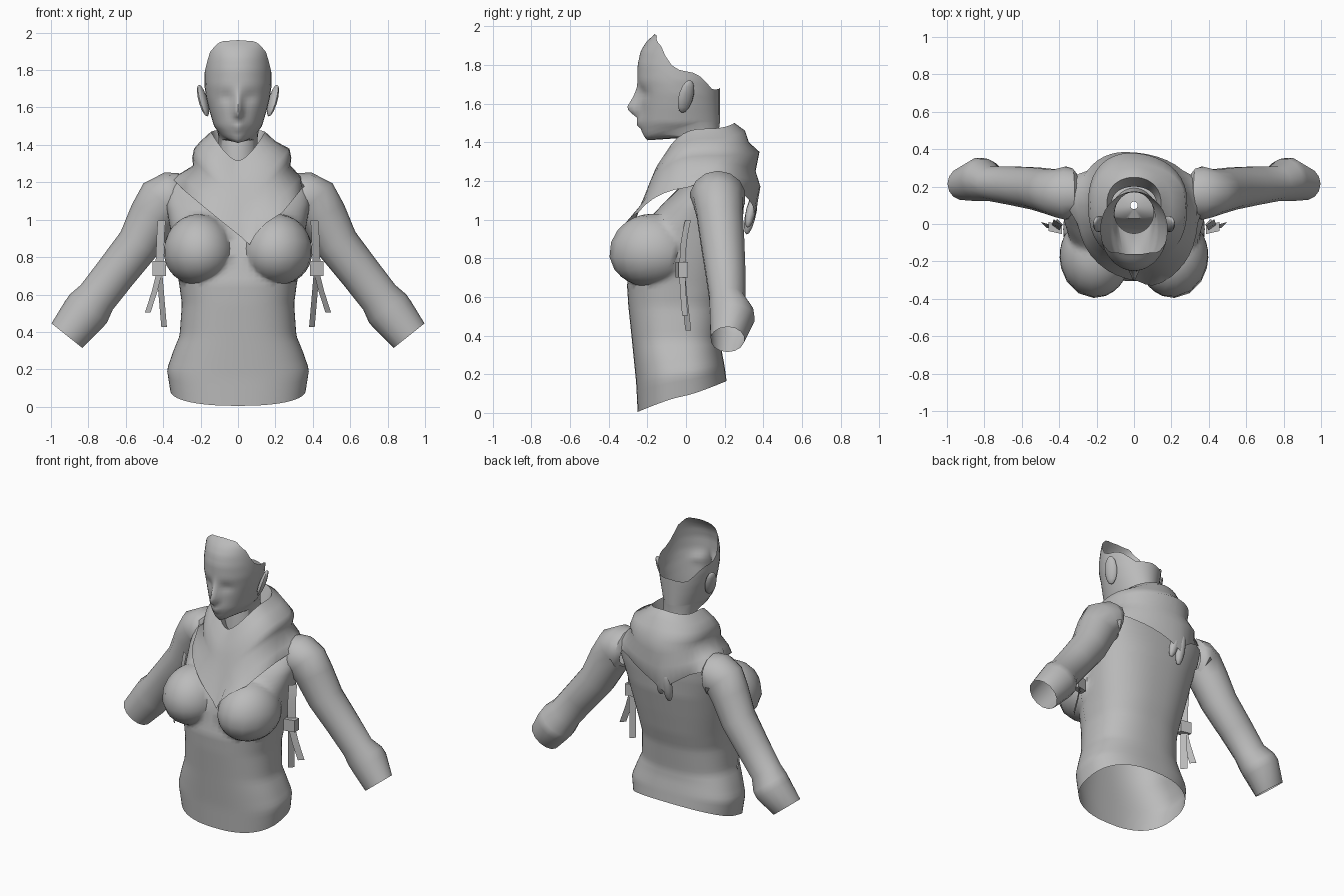
import bpy, bmesh, math
from mathutils import Vector

if "Cube" in bpy.data.objects:
    bpy.data.objects.remove(bpy.data.objects["Cube"])

gray = bpy.data.materials.new("clay gray")
gray.diffuse_color = (0.5, 0.5, 0.5, 1)
gray.use_nodes = True
gray.node_tree.nodes["Principled BSDF"].inputs["Base Color"].default_value = gray.diffuse_color


def lerp(table, k):
    """Piecewise linear lookup: first column is the key."""
    if k <= table[0][0]:
        return table[0][1:]
    for a, b in zip(table, table[1:]):
        if k <= b[0]:
            t = (k - a[0]) / (b[0] - a[0])
            return [p + (q - p) * t for p, q in zip(a[1:], b[1:])]
    return table[-1][1:]


def finish(name, verts, faces, angle=50):
    me = bpy.data.meshes.new(name)
    me.from_pydata(verts, [], faces)
    me.materials.append(gray)
    ob = bpy.data.objects.new(name, me)
    bpy.context.collection.objects.link(ob)
    bpy.ops.object.select_all(action='DESELECT')
    ob.select_set(True)
    bpy.context.view_layer.objects.active = ob
    bpy.ops.object.shade_smooth_by_angle(angle=math.radians(angle))
    return ob


def loft(name, rows, angle=50):
    """Skin closed rings into an open tube whose normals face out."""
    n = len(rows[0])
    verts = [Vector(p) for r in rows for p in r]
    faces = [(i * n + j, i * n + (j + 1) % n, (i + 1) * n + (j + 1) % n, (i + 1) * n + j)
             for i in range(len(rows) - 1) for j in range(n)]
    out = 0
    for f in faces:
        a, b, c, d = (verts[k] for k in f)
        i = f[0] // n
        ring = verts[i * n:(i + 2) * n]
        mid = sum(ring, Vector()) / len(ring)
        out += (c - a).cross(d - b).dot((a + b + c + d) / 4 - mid)
    if out < 0:
        faces = [f[::-1] for f in faces]
    return finish(name, verts, faces, angle)


def spow(v, p):
    return math.copysign(abs(v) ** p, v)


def bell(v, s):
    return math.exp(-(v / s) ** 2)


# Torso: height, half width, front y, back y, tilt of the hem
BODY = [(.085, .362, -.25, .21, .08), (.20, .38, -.258, .20, .04), (.30, .345, -.27, .185, .02),
        (.38, .312, -.28, .18, 0), (.55, .30, -.298, .20, 0), (.66, .315, -.305, .23, 0),
        (.80, .34, -.28, .26, 0), (.95, .362, -.23, .29, 0), (1.08, .385, -.12, .30, 0),
        (1.17, .385, -.03, .30, 0), (1.225, .34, .01, .28, 0), (1.29, .17, .03, .24, 0)]
rows = []
for i in range(47):
    z0 = .085 + (1.29 - .085) * i / 46
    w, yf, yb, tilt = lerp(BODY, z0)
    row = []
    for j in range(64):
        a = 2 * math.pi * j / 64
        c, s = math.cos(a), math.sin(a)
        yc = (yf + yb) / 2
        p = Vector((w * spow(s, .82), yc + (yb - yc) * spow(-c, .82), z0 - tilt * c))
        if c > -.3:  # bust: push the surface out to a rounded volume
            p.y -= .035 * bell(z0 - .92, .12) * bell(abs(p.x) - .2, .14) * max(c, 0)
            mid = Vector((.21 * (1 if p.x >= 0 else -1), -.175, .825))
            d = p - mid
            k = math.sqrt((d.x / .188) ** 2 + (d.y / .222) ** 2 +
                          (d.z / (.205 if d.z > 0 else .175)) ** 2)
            if k < 1 and d.y < .12:
                p = mid + d / max(k, .2)
                p.x = max(p.x, .0) if mid.x > 0 else min(p.x, .0)
        row.append(p)
    rows.append(row)
rows.append([(.02 * math.sin(2 * math.pi * j / 64), .1 - .02 * math.cos(2 * math.pi * j / 64), 1.31)
             for j in range(64)])
torso = loft("torso", rows)

# Sleeves: centre x, y, z, radius across, radius in y
ARM = [(.31, .16, 1.11, .10, .11), (.33, .165, 1.115, .135, .135), (.365, .165, 1.115, .14, .145),
       (.405, .165, 1.10, .138, .13), (.455, .175, 1.02, .128, .122), (.53, .19, .872, .116, .115),
       (.65, .205, .72, .110, .105), (.755, .215, .585, .108, .095), (.80, .235, .525, .125, .115),
       (.83, .238, .487, .122, .118), (.915, .215, .38, .105, .088)]
for side, s in (("left", 1), ("right", -1)):
    rows = []
    for i, (x, y, z, rn, ry) in enumerate(ARM):
        p, q = ARM[max(i - 1, 0)], ARM[min(i + 1, len(ARM) - 1)]
        t = Vector((q[0] - p[0], 0, q[2] - p[2])).normalized()
        rows.append([(s * (x - t.z * rn * math.cos(a)), y + ry * math.sin(a),
                      z + t.x * rn * math.cos(a))
                     for a in (2 * math.pi * k / 14 for k in range(14))])
    loft(side + "_sleeve", rows, 40)

# Scarf rows: front y, z / side x, z / back y, z / front and back point sharpness / sideways drift
SCARF = [(-.06, 1.27, .12, 1.38, .20, 1.38, 1.6, 1.6, 0), (-.115, 1.315, .145, 1.47, .25, 1.50, 1.6, 1.6, 0),
         (-.17, 1.23, .20, 1.42, .305, 1.46, 1.6, 1.6, .0), (-.195, 1.17, .255, 1.38, .325, 1.40, 1.6, 1.6, .01),
         (-.21, 1.13, .265, 1.33, .38, 1.35, 1.5, 1.5, .02), (-.225, 1.09, .26, 1.29, .36, 1.25, 1.4, 1.3, .03),
         (-.26, 1.00, .315, 1.23, .385, 1.17, 1.3, 1, .05), (-.31, .86, .325, 1.17, .355, 1.0, 1.05, .75, .08)]
rows = []
for yf, zf, xs, zs, yb, zb, pf, pb, drift in SCARF:
    row = []
    for j in range(40):
        a = 2 * math.pi * j / 40
        c, s = math.cos(a), math.sin(a)
        w = 1 - abs(s) ** (pf if c > 0 else pb)
        ye, ze = (yf, zf) if c > 0 else (yb, zb)
        row.append((xs * s + .02 * abs(s) * (xs > .2) + drift * (w if c > 0 else -w),
                    .1 + (ye - .1) * abs(c) ** .8, zs + (ze - zs) * w))
    rows.append(row)
scarf = loft("scarf", rows, 60)
group = scarf.vertex_groups.new(name="drape")
group.add(list(range(160, 320)), 1, 'REPLACE')
wrap = scarf.modifiers.new("drape", 'SHRINKWRAP')
wrap.target, wrap.wrap_mode, wrap.offset = torso, 'OUTSIDE', .012
wrap.vertex_group = "drape"


def blob(name, loc, scale, rot):
    bm = bmesh.new()
    bmesh.ops.create_uvsphere(bm, u_segments=10, v_segments=7, radius=1)
    verts = [Vector(a * b for a, b in zip(v.co, scale)) for v in bm.verts]
    faces = [[v.index for v in f.verts] for f in bm.faces]
    bm.free()
    ob = finish(name, verts, faces)
    ob.location, ob.rotation_euler = loc, rot


# Hanging scarf ends at the back
blob("scarf_end_long", (-.095, .335, 1.03), (.033, .028, .11), (-.2, 0, 0))
blob("scarf_end_short", (-.045, .335, 1.04), (.03, .025, .085), (-.2, -.15, 0))

# Head shell, open at the crown: z, front y, half width
FACE = [(1.41, -.20, .05), (1.44, -.225, .085), (1.50, -.233, .128), (1.58, -.235, .152),
        (1.65, -.238, .17), (1.72, -.25, .18), (1.80, -.25, .18), (1.87, -.235, .175),
        (1.92, -.205, .175), (1.96, -.16, .19)]
RIM = [(0, 1.96), (30, 1.953), (58, 1.90), (82, 1.78), (100, 1.765), (115, 1.755), (145, 1.67), (180, 1.68)]
JAW = [(0, 1.41), (35, 1.42), (80, 1.46), (120, 1.50), (180, 1.50)]
NOSE = [(1.53, 0), (1.55, .045), (1.575, .075), (1.62, .045), (1.68, .012), (1.72, 0)]
LIPS = [(1.465, .0), (1.487, .024), (1.50, .012), (1.517, .03), (1.54, .01), (1.56, 0)]
N = 40
angles = [math.pi * spow((j - N / 2) / (N / 2), 1.4) for j in range(N)]
rows = []
for i in range(29):
    row = []
    for a in angles:
        deg = abs(math.degrees(a))
        top, low = lerp(RIM, deg)[0], lerp(JAW, deg)[0]
        z = top + (low - top) * i / 28
        yf, w = lerp(FACE, z)
        c, s = math.cos(a), math.sin(a)
        x = w * s
        y = -.03 + (yf + .03) * c if c > 0 else -.03 - .205 * c
        if c > 0:  # nose, lips and eye hollows
            y -= lerp(NOSE, z)[0] * bell(x, .024) + lerp(LIPS, z)[0] * bell(x, .038)
            y += .012 * bell(abs(x) - .065, .035) * bell(z - 1.655, .03)
        row.append((x, y, z))
    rows.append(row)
# Neck continues below the jaw
for z, w, yf, yb in ((1.44, .105, -.05, .17), (1.36, .105, -.06, .175), (1.24, .13, -.07, .20)):
    yc = (yf + yb) / 2
    rows.append([(w * math.sin(a), yc - (yb - yc) * math.cos(a), z - .02 * math.cos(a)) for a in angles])
loft("head_and_neck", rows, 55)


def ribbon(name, points, width):
    h = Vector(width) / 2
    verts = [Vector(p) + k * h for p in points for k in (-1, 1)]
    faces = [(2 * i, 2 * i + 1, 2 * i + 3, 2 * i + 2) for i in range(len(points) - 1)]
    finish(name, verts, faces)


for side, s in (("left", 1), ("right", -1)):
    # Ears
    blob(side + "_ear", (s * .187, 0, 1.637), (.02, .042, .09), (-.12, s * .32, s * .4))
    # Strap, its buckle and two loose ends
    wide = (s * .042, .03, 0)
    ribbon(side + "_strap", [(s * .408, .01, .995), (s * .412, .0, .95), (s * .415, -.012, .88),
                             (s * .42, -.02, .76)], wide)
    verts = [(s * (.42 + dx * .036), -.022 + dy * .024 + dx * .008, .74 + dz * .04)
             for dx in (-1, 1) for dy in (-1, 1) for dz in (-1, 1)]
    finish(side + "_buckle", verts, [(0, 1, 3, 2), (4, 6, 7, 5), (0, 4, 5, 1),
                                     (2, 3, 7, 6), (0, 2, 6, 4), (1, 5, 7, 3)], 30)
    ribbon(side + "_strap_end_inner", [(s * .42, -.02, .72), (s * .41, -.008, .60), (s * .395, .012, .425)],
           (s * .03, .03, 0))
    ribbon(side + "_strap_end_outer", [(s * .42, -.02, .72), (s * .445, -.015, .62), (s * .482, -.005, .505)],
           (s * .03, .03, 0))
